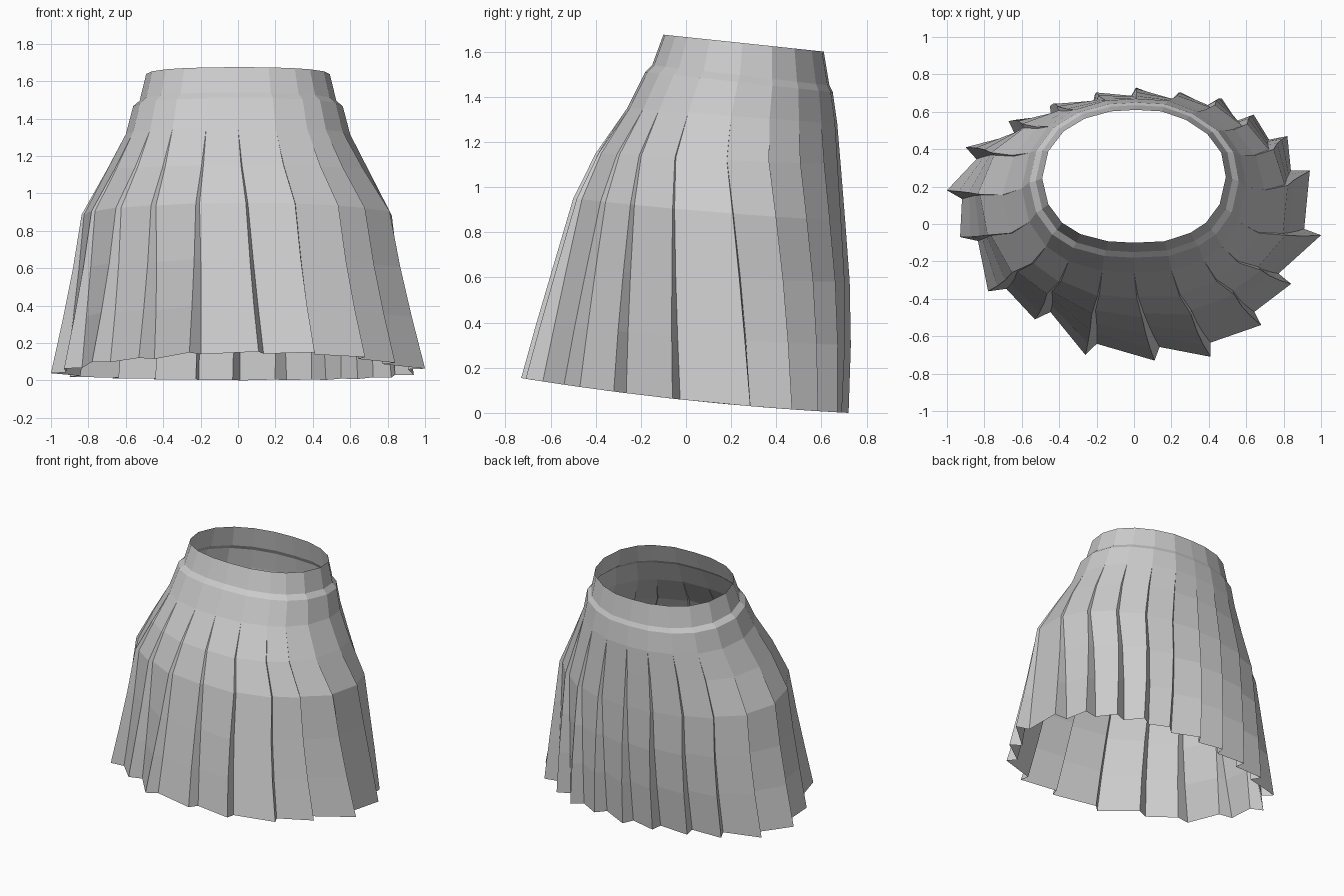
import bpy, bmesh, math

cube = bpy.data.objects.get("Cube")
if cube:
    bpy.data.objects.remove(cube)

grey = bpy.data.materials.new("plain_grey")
grey.use_nodes = True
COLOUR = (0.6, 0.6, 0.6, 1)
grey.diffuse_color = COLOUR
grey.node_tree.nodes["Principled BSDF"].inputs["Base Color"].default_value = COLOUR

# Rings: half width, front y, back y, front z, back z, pleat depth, hem influence
WAIST = [
    (0.495, -0.10, 0.61, 1.675, 1.60, 0, 0),
    (0.53, -0.15, 0.635, 1.54, 1.45, 0, 0),
    (0.565, -0.18, 0.65, 1.51, 1.42, 0, 0),
]
PLEATS = [
    (0.605, -0.26, 0.67, 1.35, 1.28, 0, 0),
    (0.70, -0.40, 0.685, 1.15, 1.10, 0.02, 0.2),
    (0.82, -0.50, 0.705, 0.95, 0.85, 0.035, 0.45),
    (0.86, -0.59, 0.725, 0.65, 0.58, 0.06, 0.65),
    (0.91, -0.665, 0.73, 0.40, 0.30, 0.08, 0.82),
    (0.97, -0.735, 0.72, 0.155, 0, 0.095, 1),
]
# Outer pleat corners, counter-clockwise from the front: at the hem and where they begin
HEM = [(0.11, -0.73), (0.41, -0.71), (0.68, -0.54), (0.84, -0.32), (1, -0.06),
       (0.94, 0.285), (0.82, 0.47), (0.64, 0.585), (0.47, 0.67), (0.26, 0.69),
       (0.01, 0.72), (-0.21, 0.69), (-0.45, 0.63), (-0.67, 0.55), (-0.90, 0.41),
       (-1, 0.18), (-0.93, -0.07), (-0.78, -0.36), (-0.53, -0.51), (-0.26, -0.70)]
START = [(0, -0.26), (0.2, -0.25), (0.37, -0.19), (0.47, -0.12), (0.56, 0.01),
         (0.6, 0.2), (0.57, 0.37), (0.48, 0.5), (0.34, 0.6), (0.18, 0.66),
         (0.01, 0.67), (-0.15, 0.66), (-0.32, 0.61), (-0.46, 0.52), (-0.56, 0.38),
         (-0.6, 0.19), (-0.56, 0.01), (-0.47, -0.12), (-0.35, -0.2), (-0.17, -0.25)]


def polar(corners, ring):
    """Corner angles and radii relative to the ring's own ellipse."""
    rx, yf, yb = ring[:3]
    result = []
    for x, y in corners:
        u, v = x / rx, (2 * y - yf - yb) / (yb - yf)
        result.append((math.atan2(v, u), math.hypot(u, v)))
    return result


TOP_POLAR = polar(START, PLEATS[0])
HEM_POLAR = polar(HEM, PLEATS[-1])


def ring_points(ring):
    """Alternate outer corner and inner fold of every pleat."""
    rx, yf, yb, zf, zb, depth, influence = ring
    cy, ry = (yf + yb) / 2, (yb - yf) / 2
    points = []
    for (a0, r0), (a1, r1) in zip(TOP_POLAR, HEM_POLAR):
        angle = a0 + math.remainder(a1 - a0, math.tau) * influence
        scale = r0 + (r1 - r0) * influence
        # Side pleats lie flatter over the hips
        fold = depth * (1 - math.cos(angle) ** 8 * (1 - influence))
        for a, s in ((angle, scale), (angle + fold * 0.45, scale - fold)):
            px, py = rx * s * math.cos(a), cy + ry * s * math.sin(a)
            f = min(max((py - yf) / (yb - yf), 0), 1)
            points.append((px, py, zf + (zb - zf) * f - 0.08 * influence * f * (1 - f)))
    return points


def cloth(name, rings):
    """Loft an open tube of flat faces through the rings."""
    bm = bmesh.new()
    loops = [[bm.verts.new(p) for p in ring_points(r)] for r in rings]
    for upper, lower in zip(loops, loops[1:]):
        for i in range(len(upper)):
            j = (i + 1) % len(upper)
            bm.faces.new((lower[i], lower[j], upper[j], upper[i]))
    # Close the folds where the pleats begin
    bmesh.ops.remove_doubles(bm, verts=bm.verts, dist=0.0005)
    mesh = bpy.data.meshes.new(name)
    bm.to_mesh(mesh)
    bm.free()
    mesh.materials.append(grey)
    obj = bpy.data.objects.new(name, mesh)
    bpy.context.collection.objects.link(obj)


cloth("waistband", WAIST[:2])
cloth("waist_seam", WAIST[1:])
cloth("pleated_skirt", WAIST[2:] + PLEATS)
